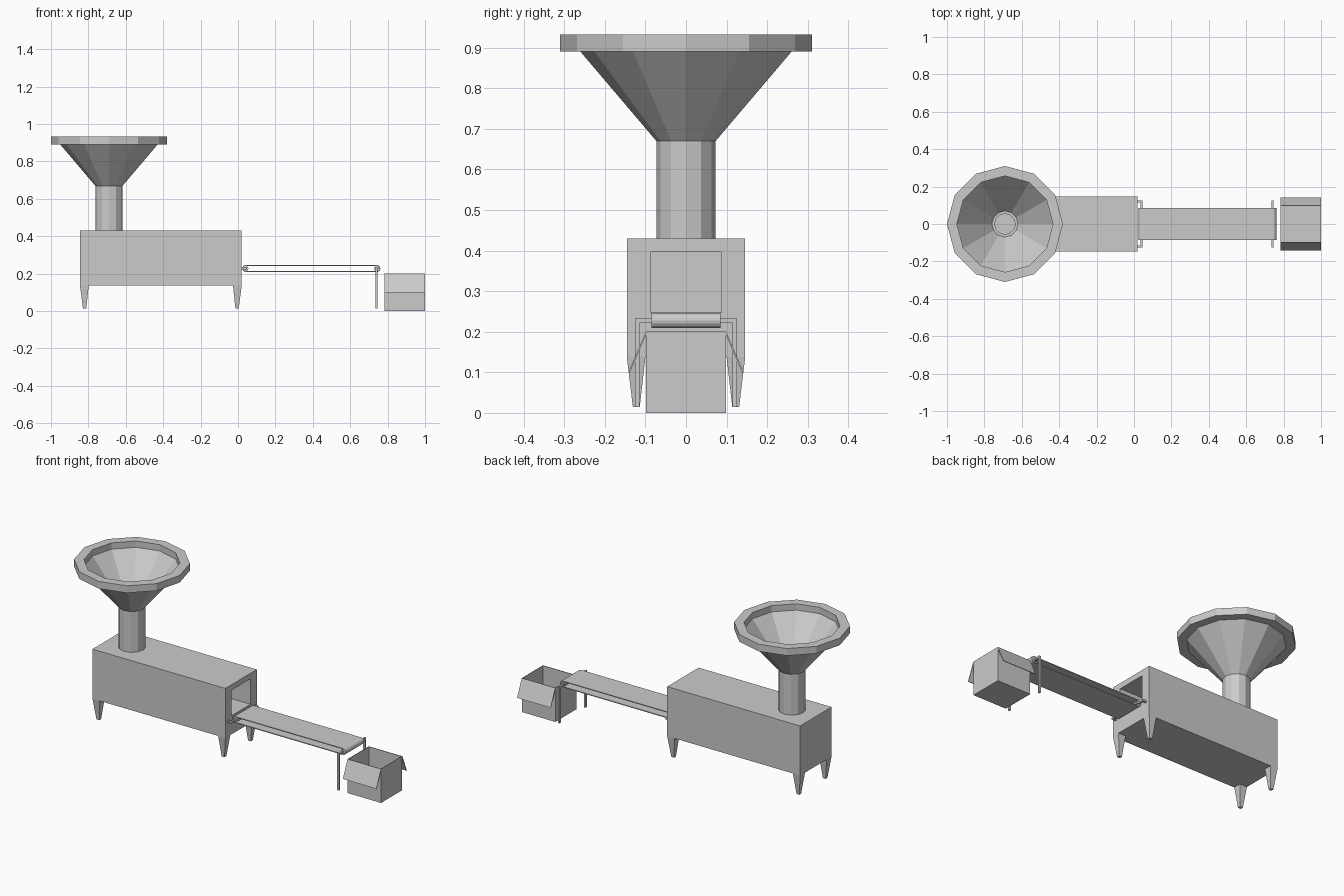
import bpy, bmesh
from math import pi, cos, sin
from mathutils import Vector

if "Cube" in bpy.data.objects:
    bpy.data.objects.remove(bpy.data.objects["Cube"])


def make(name, verts, faces):
    mesh = bpy.data.meshes.new(name)
    mesh.from_pydata(verts, [], faces)
    bm = bmesh.new()
    bm.from_mesh(mesh)
    bmesh.ops.recalc_face_normals(bm, faces=bm.faces)
    bm.to_mesh(mesh)
    bm.free()
    ob = bpy.data.objects.new(name, mesh)
    bpy.context.collection.objects.link(ob)
    return ob


def hull(name, lower, upper):
    """Six-sided solid between two quads."""
    faces = [(0, 1, 2, 3), (4, 5, 6, 7)]
    faces += [(i, (i + 1) % 4, (i + 1) % 4 + 4, i + 4) for i in range(4)]
    return make(name, lower + upper, faces)


def rect(x0, x1, y0, y1, z):
    return [(x0, y0, z), (x1, y0, z), (x1, y1, z), (x0, y1, z)]


def box(name, x0, x1, y0, y1, z0, z1):
    return hull(name, rect(x0, x1, y0, y1, z0), rect(x0, x1, y0, y1, z1))


def lathe(name, profile, cx, n=12):
    """Closed profile of (radius, z) turned about a vertical axis at cx."""
    m = len(profile)
    verts = [(cx + r * cos(2 * pi * i / n), r * sin(2 * pi * i / n), z)
             for i in range(n) for r, z in profile]
    faces = [(i * m + j, i * m + (j + 1) % m,
              (i + 1) % n * m + (j + 1) % m, (i + 1) % n * m + j)
             for i in range(n) for j in range(m)]
    return make(name, verts, faces)


def rod(name, x, z, r, y0, y1, n=12):
    """Cylinder lying along y."""
    ring = [(x + r * cos(2 * pi * i / n), z + r * sin(2 * pi * i / n)) for i in range(n)]
    verts = [(a, y, b) for y in (y0, y1) for a, b in ring]
    faces = [tuple(range(n)), tuple(range(n, 2 * n))]
    faces += [(i, (i + 1) % n, (i + 1) % n + n, i + n) for i in range(n)]
    return make(name, verts, faces)


# Hopper: funnel with heavy rim, on a hollow feed tube
HX = -0.69
lathe("hopper_funnel", [(0.073, 0.67), (0.26, 0.89), (0.31, 0.89), (0.31, 0.932),
                        (0.257, 0.932), (0.257, 0.895), (0.07, 0.674)], HX)
lathe("feed_tube", [(0.055, 0.43), (0.073, 0.43), (0.073, 0.672), (0.055, 0.672)], HX)

# Machine housing with an outlet recess in its +x end
body = box("machine_body", -0.845, 0.02, -0.146, 0.146, 0.138, 0.43)
cut = box("outlet_cutter", -0.5, 0.1, -0.087, 0.087, 0.248, 0.397)
cut.hide_render = True
mod = body.modifiers.new("outlet", 'BOOLEAN')
mod.object = cut
mod.solver = 'EXACT'
bpy.context.view_layer.objects.active = body
body.select_set(True)
bpy.ops.object.modifier_apply(modifier="outlet")
bpy.data.objects.remove(cut)

# Tapered machine legs
for end, xo, sx in (("rear", -0.845, 1), ("front", 0.02, -1)):
    for side in (-1, 1):
        top = rect(xo, xo + sx * 0.047, side * 0.146, side * 0.1, 0.138)
        foot = rect(xo + sx * 0.016, xo + sx * 0.034, side * 0.131, side * 0.114, 0.015)
        hull("%s_leg_%s" % (end, "right" if side < 0 else "left"), foot, top)

# Conveyor belt: a thin closed loop round two rollers
XA, XB, ZC, W = 0.042, 0.742, 0.228, 0.085
outline = []
N = 8
for cx, a0 in ((XB, -pi / 2), (XA, pi / 2)):
    outline += [(cx, a0 + pi * i / N) for i in range(N + 1)]
verts = [(cx + r * cos(a), y, ZC + r * sin(a))
         for cx, a in outline for r, y in ((0.019, -W), (0.019, W), (0.014, W), (0.014, -W))]
k = len(outline)
faces = [(i * 4 + j, i * 4 + (j + 1) % 4, (i + 1) % k * 4 + (j + 1) % 4, (i + 1) % k * 4 + j)
         for i in range(k) for j in range(4)]
make("conveyor_belt", verts, faces)
for name, x in (("inner_roller", XA), ("outer_roller", XB)):
    rod(name, x, ZC, 0.0135, -W + 0.001, W - 0.001)

# Axles, brackets to the housing and thin end posts
for side in (-1, 1):
    s = "right" if side < 0 else "left"
    ya, yb, yc = (side * v for v in (0.08, 0.115, 0.126))
    box("bracket_axle_" + s, 0.036, 0.046, ya, yc, 0.222, 0.232)
    box("bracket_arm_" + s, 0.01, 0.046, yb, yc, 0.222, 0.232)
    box("post_axle_" + s, 0.734, 0.745, ya, yc, 0.221, 0.232)
    box("end_post_" + s, 0.734, 0.745, yb, yc, 0.015, 0.232)

# Open carton with two folded-out flaps
X0, X1, Y, H, T = 0.782, 1.0, 0.098, 0.2, 0.003
outer = rect(X0, X1, -Y, Y, 0) + rect(X0, X1, -Y, Y, H)
inner = (rect(X0 + T, X1 - T, -Y + T, Y - T, T) + rect(X0 + T, X1 - T, -Y + T, Y - T, H))
faces = [(0, 1, 2, 3), (8, 9, 10, 11)]
for i in range(4):
    j = (i + 1) % 4
    faces += [(i, j, j + 4, i + 4), (i + 8, j + 8, j + 12, i + 12), (i + 4, j + 4, j + 12, i + 12)]
make("carton", outer + inner, faces)
for side in (-1, 1):
    hull("carton_flap_" + ("right" if side < 0 else "left"),
         rect(X0, X1, side * 0.138, side * 0.142, 0.1),
         rect(X0, X1, side * (Y - T), side * (Y + 0.001), H))
